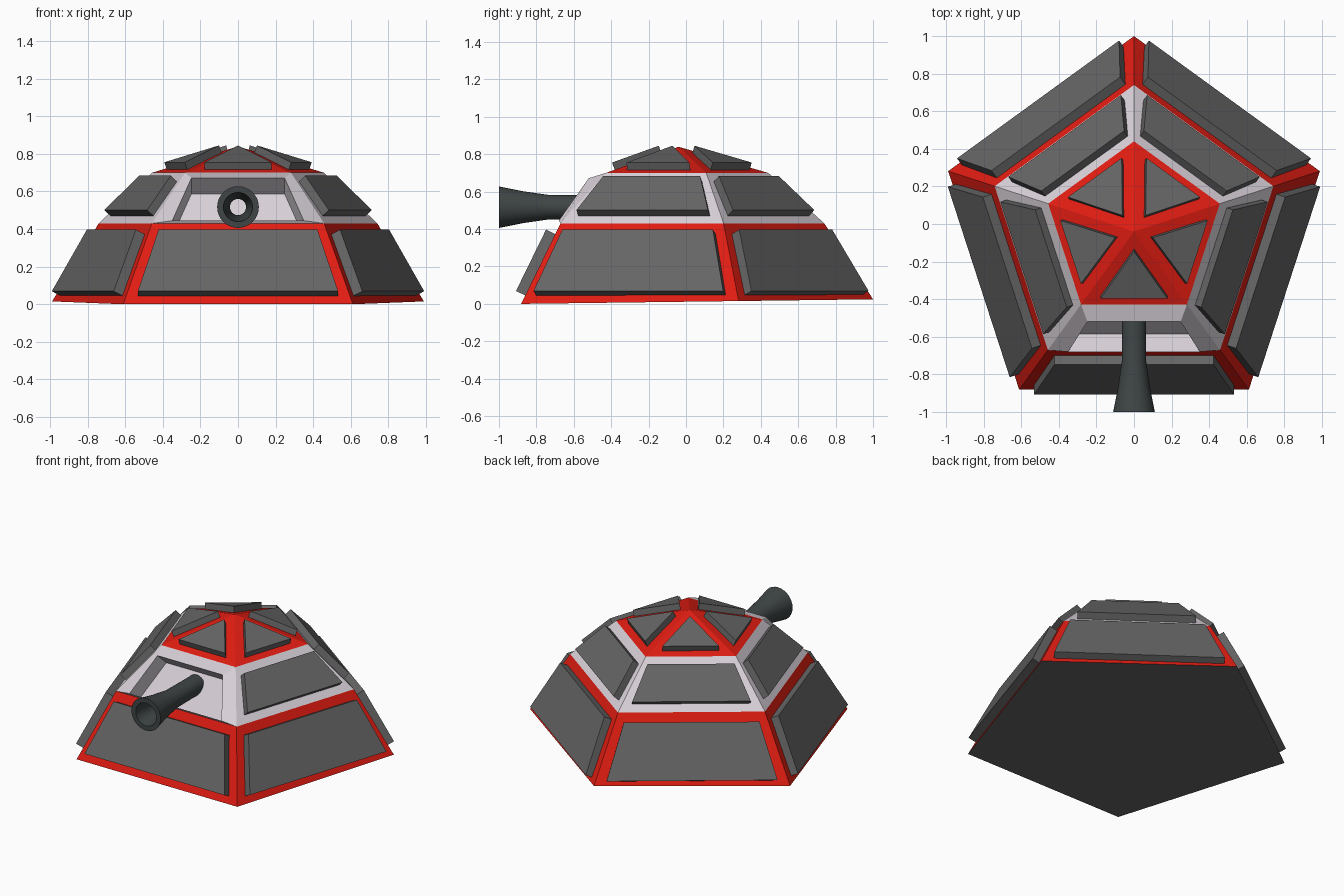
import bpy, bmesh
from math import sin, cos, pi, radians
from mathutils import Vector

if "Cube" in bpy.data.objects:
    bpy.data.objects.remove(bpy.data.objects["Cube"])

CY = -0.04                      # centre of the pentagon
C36 = cos(radians(36))
TIERS = [(1.04, 0.0), (0.78, 0.43), (0.48, 0.70), (0.0, 0.84)]   # corner radius, height


def material(name, rgb):
    m = bpy.data.materials.new(name)
    m.diffuse_color = (*rgb, 1)
    m.use_nodes = True
    m.node_tree.nodes["Principled BSDF"].inputs["Base Color"].default_value = m.diffuse_color
    return m


RED = material("red_paint", (0.75, 0.012, 0.006))
WHITE = material("pale_paint", (0.69, 0.64, 0.69))
DARK = material("dark_grey", (0.13, 0.13, 0.13))
GUN = material("gun_grey", (0.05, 0.06, 0.06))


def make(name, verts, faces, mats, indices=None):
    me = bpy.data.meshes.new(name)
    me.from_pydata([tuple(v) for v in verts], [], faces)
    for m in mats:
        me.materials.append(m)
    if indices:
        for p, i in zip(me.polygons, indices):
            p.material_index = i
    bm = bmesh.new()
    bm.from_mesh(me)
    bmesh.ops.recalc_face_normals(bm, faces=bm.faces)
    bm.to_mesh(me)
    bm.free()
    ob = bpy.data.objects.new(name, me)
    bpy.context.collection.objects.link(ob)
    return ob


def ring_point(tier, k):
    r, z = TIERS[tier]
    a = radians(-126 + 72 * k)
    y = CY + r * sin(a)
    if tier == 0:
        z = 0.013 * (y + 0.881)   # the underside rises slightly to the back
    return Vector((r * cos(a), y, z))


# Shell: three pentagonal tiers, underside and recessed front gun port
verts = [ring_point(t, k) for t in range(3) for k in range(5)]
verts.append(Vector((0, CY, TIERS[3][1])))
faces, idx = [tuple(range(5))], [2]
for k in range(5):
    n = (k + 1) % 5
    faces.append((k, n, 5 + n, 5 + k)); idx.append(0)
    if k:
        faces.append((5 + k, 5 + n, 10 + n, 10 + k)); idx.append(1)
    faces.append((10 + k, 10 + n, 15)); idx.append(0)
port = [Vector(p) for p in ((-0.35, -0.68, 0.445), (0.35, -0.68, 0.445),
                            (0.248, -0.52, 0.672), (-0.248, -0.52, 0.672))]
sunk = [p + Vector((0, 0.095, -0.085)) for p in port]
rim = [5, 6, 11, 10]
verts += port + sunk
for i in range(4):
    j = (i + 1) % 4
    faces.append((rim[i], rim[j], 16 + j, 16 + i))
    faces.append((16 + i, 16 + j, 20 + j, 20 + i))
    idx += [1, 1]
faces.append((20, 21, 22, 23)); idx.append(1)
make("shell", verts, faces, [RED, WHITE, DARK], idx)


# Raised armour plates: outline is (distance up the face, sideways offset)
def plate(name, tier, k, outline, thick):
    (r0, z0), (r1, z1) = TIERS[tier], TIERS[tier + 1]
    a = radians(-90 + 72 * k)
    out = Vector((cos(a), sin(a), 0))
    side = Vector((-sin(a), cos(a), 0))
    base = Vector((0, CY, z0)) + out * r0 * C36
    up = (out * (r1 - r0) * C36 + Vector((0, 0, z1 - z0))).normalized()
    nrm = side.cross(up)
    v = [base + up * s + side * u + nrm * t for t in (-0.006, thick) for s, u in outline]
    n = len(outline)
    f = [tuple(range(n)), tuple(range(n, 2 * n))]
    f += [(i, (i + 1) % n, n + (i + 1) % n, n + i) for i in range(n)]
    make(name, v, f, [DARK])


LOWER = [(0.05, -0.533), (0.05, 0.533), (0.415, 0.423), (0.415, -0.423)]
MIDDLE = [(0.055, -0.37), (0.055, 0.37), (0.30, 0.272), (0.30, -0.272)]
ROOF = [(0.05, -0.177), (0.05, 0.177), (0.315, 0)]
for k in range(5):
    plate(f"lower_plate_{k}", 0, k, LOWER, 0.055)
    if k:
        plate(f"middle_plate_{k}", 1, k, MIDDLE, 0.046)
    plate(f"roof_plate_{k}", 2, k, ROOF, 0.041)

# Gun barrel: hollow tube with a flared muzzle, lathed around y
profile = [(-0.45, 0.063), (-0.73, 0.065), (-0.87, 0.085), (-1.0, 0.111),
           (-1.0, 0.078), (-0.75, 0.043), (-0.45, 0.043)]
N, M = 32, len(profile)
verts = [(r * cos(2 * pi * i / N), y, 0.517 + r * sin(2 * pi * i / N))
         for i in range(N) for y, r in profile]
faces = [(i * M + j, i * M + (j + 1) % M, (i + 1) % N * M + (j + 1) % M, (i + 1) % N * M + j)
         for i in range(N) for j in range(M)]
barrel = make("gun_barrel", verts, faces, [GUN])
bpy.context.view_layer.objects.active = barrel
barrel.select_set(True)
bpy.ops.object.shade_smooth_by_angle(angle=radians(35))
